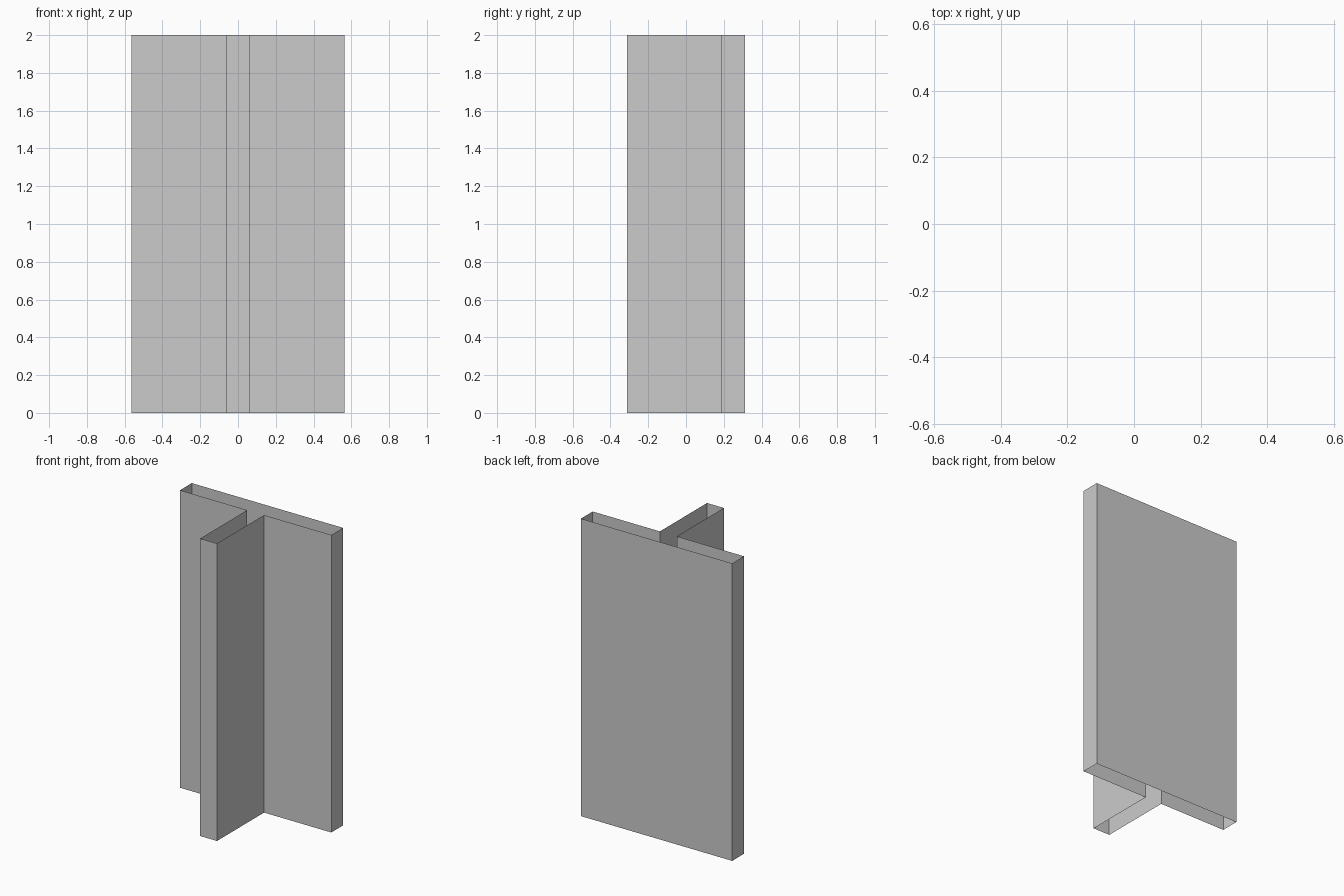
import bpy, bmesh

if "Cube" in bpy.data.objects:
    bpy.data.objects.remove(bpy.data.objects["Cube"])

HEIGHT = 2.0
FLANGE_HALF, STEM_HALF = 0.5625, 0.0625
FRONT, STEP, BACK = -0.3125, 0.1875, 0.3125

# T-shaped outline: right half, then mirrored back to the start (anticlockwise)
right = [(STEM_HALF, FRONT), (STEM_HALF, STEP), (FLANGE_HALF, STEP), (FLANGE_HALF, BACK)]
outline = right + [(-x, y) for x, y in reversed(right)]

# Hollow T-section wall, open at top and bottom
bm = bmesh.new()
low = [bm.verts.new((x, y, 0)) for x, y in outline]
high = [bm.verts.new((x, y, HEIGHT)) for x, y in outline]
n = len(outline)
for i in range(n):
    j = (i + 1) % n
    bm.faces.new((low[i], low[j], high[j], high[i]))

mesh = bpy.data.meshes.new("t_section_wall")
bm.to_mesh(mesh)
bm.free()
wall = bpy.data.objects.new("t_section_wall", mesh)
bpy.context.collection.objects.link(wall)
